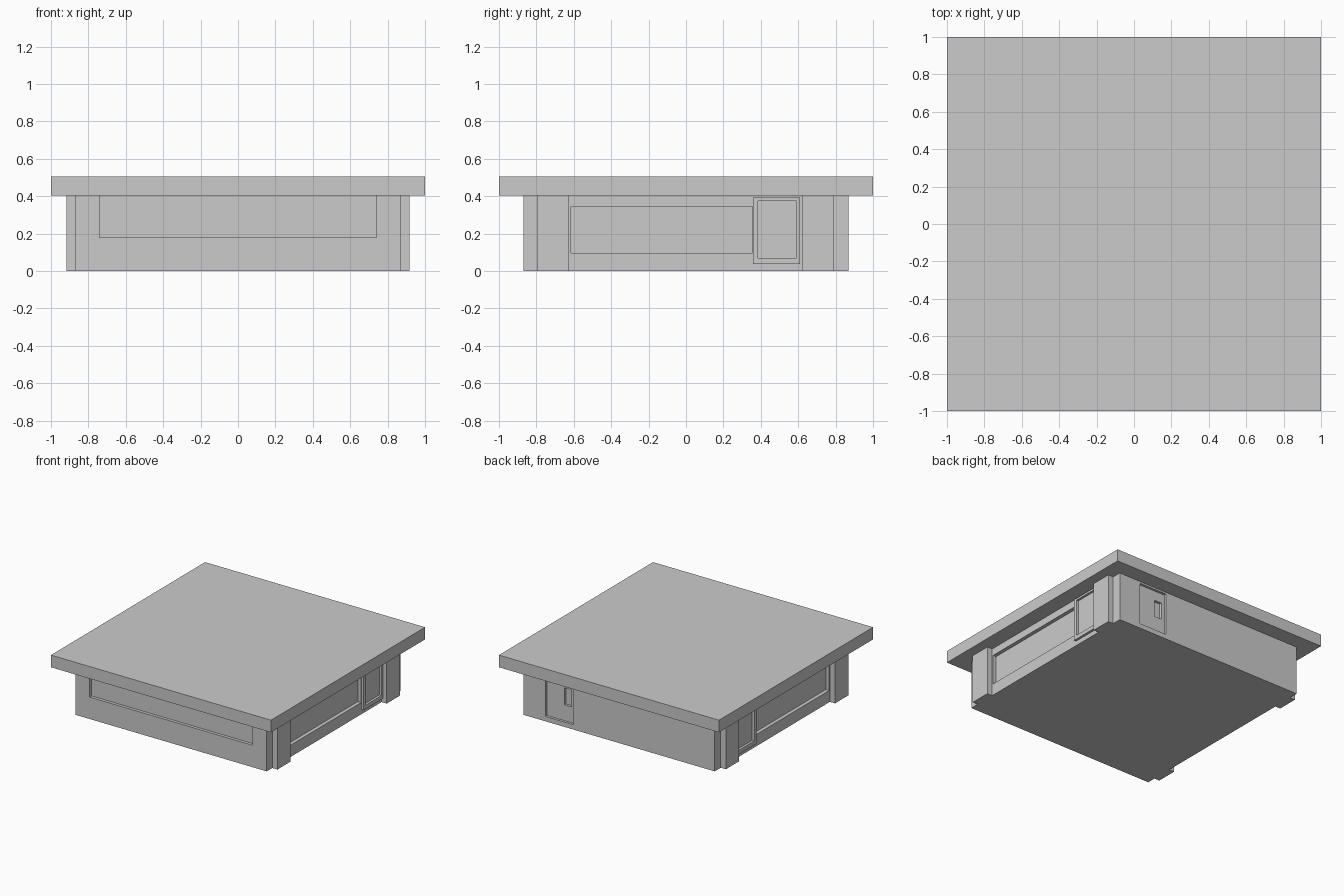
import bpy
import bmesh

if "Cube" in bpy.data.objects:
    bpy.data.objects.remove(bpy.data.objects["Cube"])


def box(name, x, y, z):
    """Axis-aligned box from (min, max) ranges."""
    bm = bmesh.new()
    bmesh.ops.create_cube(bm, size=1)
    for v in bm.verts:
        for i, (lo, hi) in enumerate((x, y, z)):
            v.co[i] = lo + (v.co[i] + 0.5) * (hi - lo)
    me = bpy.data.meshes.new(name)
    bm.to_mesh(me)
    bm.free()
    ob = bpy.data.objects.new(name, me)
    bpy.context.collection.objects.link(ob)
    return ob


def cut(target, x, y, z):
    """Carve a box-shaped recess out of target."""
    cutter = box("cutter", x, y, z)
    cutter.hide_render = True
    mod = target.modifiers.new("recess", 'BOOLEAN')
    mod.operation = 'DIFFERENCE'
    mod.solver = 'EXACT'
    mod.object = cutter
    bpy.context.view_layer.objects.active = target
    bpy.ops.object.modifier_apply(modifier=mod.name)
    bpy.data.objects.remove(cutter)


def span(side, lo, hi):
    """Range in x mirrored to the given side."""
    return tuple(sorted((side * lo, side * hi)))


W = 0.87      # half width of the walls
H = 0.405     # wall height

# Roof slab
box("roof_slab", (-1, 1), (-1, 1), (H, 0.505))

# Main walls with recessed front window, back door and door pane
walls = box("walls", (-W, W), (-W, W), (0, H))
cut(walls, (-0.74, 0.74), (-1, -W + 0.025), (0.18, 0.45))
cut(walls, (0.415, 0.67), (W - 0.02, 1), (0.04, 0.39))
cut(walls, (0.445, 0.51), (W - 0.04, 1), (0.17, 0.31))

for side, label in ((1, "right"), (-1, "left")):
    # Long side window recess
    cut(walls, span(side, W - 0.03, 1), (-0.615, 0.355), (0.097, 0.345))
    # Corner pilasters
    box(f"{label}_front_pilaster", span(side, W - 0.02, 0.917), (-0.797, -0.625), (0, H))
    box(f"{label}_back_pilaster", span(side, W - 0.02, 0.917), (0.62, 0.792), (0, H))
    # Framed side door
    frame = box(f"{label}_door_frame", span(side, W - 0.02, W + 0.02), (0.358, 0.61), (0.038, 0.392))
    cut(frame, span(side, W + 0.001, 1), (0.385, 0.59), (0.07, 0.375))
